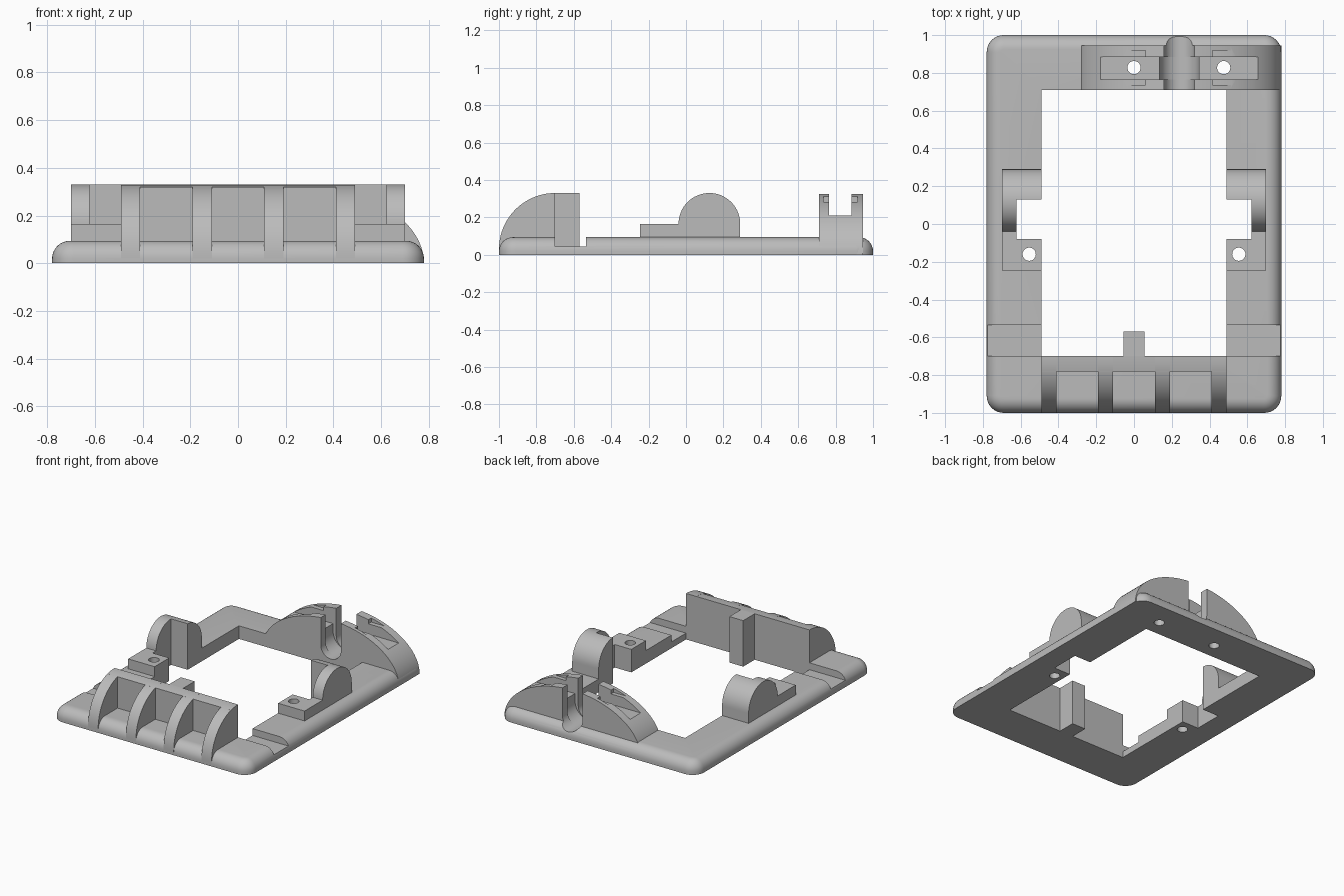
import bpy, bmesh
from math import sin, cos, pi, radians, sqrt

if "Cube" in bpy.data.objects:
    bpy.data.objects.remove(bpy.data.objects["Cube"], do_unlink=True)

grey = bpy.data.materials.new("light_grey_plastic")
grey.use_nodes = True
tone = (0.5, 0.5, 0.5, 1)
grey.diffuse_color = tone
grey.node_tree.nodes["Principled BSDF"].inputs["Base Color"].default_value = tone


def make(name, bm):
    bmesh.ops.recalc_face_normals(bm, faces=bm.faces)
    mesh = bpy.data.meshes.new(name)
    bm.to_mesh(mesh)
    bm.free()
    mesh.materials.append(grey)
    ob = bpy.data.objects.new(name, mesh)
    bpy.context.collection.objects.link(ob)
    return ob


def prism(name, points, axis, lo, hi):
    """Extrude a 2D outline along the x, y or z axis."""
    place = {"x": lambda a, b, c: (c, a, b),
             "y": lambda a, b, c: (a, c, b),
             "z": lambda a, b, c: (a, b, c)}[axis]
    bm = bmesh.new()
    rings = [[bm.verts.new(place(a, b, c)) for a, b in points] for c in (lo, hi)]
    for ring in rings:
        bm.faces.new(ring)
    n = len(points)
    for i in range(n):
        j = (i + 1) % n
        bm.faces.new((rings[0][i], rings[0][j], rings[1][j], rings[1][i]))
    return make(name, bm)


def box(name, x0, x1, y0, y1, z0, z1):
    return prism(name, [(x0, y0), (x1, y0), (x1, y1), (x0, y1)], "z", z0, z1)


def arc(cx, cy, rx, ry, start, end, steps):
    """Points on an ellipse, angles in degrees."""
    angles = [radians(start + (end - start) * i / steps) for i in range(steps + 1)]
    return [(cx + rx * cos(a), cy + ry * sin(a)) for a in angles]


def hole(x, y, r):
    return prism("hole_cutter", arc(x, y, r, r, 0, 348.75, 31), "z", -0.1, 0.5)


def cut(ob, cutters):
    """Subtract every cutter from the part and bake the result."""
    for c in cutters:
        mod = ob.modifiers.new("cut", "BOOLEAN")
        mod.operation = "DIFFERENCE"
        mod.solver = "EXACT"
        mod.object = c
        bpy.context.view_layer.update()
        graph = bpy.context.evaluated_depsgraph_get()
        mesh = bpy.data.meshes.new_from_object(ob.evaluated_get(graph))
        ob.modifiers.clear()
        ob.data = mesh


parts, cutters = [], []

# Base frame: rounded corners, rounded upper rim
bm = bmesh.new()
bmesh.ops.create_cube(bm, size=1)
for v in bm.verts:
    v.co = (v.co.x * 1.56, v.co.y * 2, (v.co.z + 0.5) * 0.094)
upright = [e for e in bm.edges if abs(e.verts[0].co.z - e.verts[1].co.z) > 0.01]
bmesh.ops.bevel(bm, geom=upright, offset=0.09, segments=8, profile=0.5, affect="EDGES")
rim = [e for e in bm.edges if all(v.co.z > 0.09 for v in e.verts)]
bmesh.ops.bevel(bm, geom=rim, offset=0.075, segments=8, profile=0.5, affect="EDGES")
frame = make("base_frame", bm)
parts.append(frame)

opening = box("opening_cutter", -0.49, 0.49, -0.70, 0.71, -0.1, 0.5)
frame_cuts = [opening]
cutters.append(opening)

# Side pieces, mirrored: groove, hinge lug with screw step
lug_outline = ([(-0.245, 0), (-0.245, 0.165)]
               + arc(0.125, 0.165, 0.165, 0.165, 180, 0, 32) + [(0.29, 0)])
for side, s in (("left", 1), ("right", -1)):
    def span(a, b):
        return sorted((s * a, s * b))
    groove = box("groove_cutter", *span(0.4, 0.9), -0.70, -0.535, 0.045, 0.3)
    pocket = box("pocket_cutter", *span(0.4, 0.622), -0.08, 0.13, -0.1, 0.5)
    screw = hole(s * 0.555, -0.16, 0.035)
    lug = prism(side + "_hinge_lug", lug_outline, "x", *span(0.49, 0.70))
    cut(lug, [pocket, screw])
    parts.append(lug)
    frame_cuts += [groove, pocket, screw]
    cutters += [groove, pocket, screw]

# Front guard: back wall, four curved ribs and a centre tab
R, low = 0.3, 0.03
rib_outline = [(-0.70, 0), (-1, 0)] + arc(-0.70, low, R, R, 180, 90, 20)
for i, x in enumerate((-0.45, -0.15, 0.15, 0.45)):
    parts.append(prism(f"guard_rib_{i + 1}", rib_outline, "x", x - 0.04, x + 0.04))
wall_outline = [(-0.70, 0), (-0.78, 0), (-0.78, low + sqrt(R * R - 0.0064)),
                (-0.74, low + sqrt(R * R - 0.0016)), (-0.70, low + R)]
parts.append(prism("guard_wall", wall_outline, "x", -0.49, 0.49))
parts.append(box("centre_tab", -0.055, 0.055, -0.70, -0.57, 0, 0.33))

# Cable clamp: arched block with strap channel, cable slot and strap notches
mid = 0.24
clamp = prism("cable_clamp", arc(mid, 0, 0.54, 0.33, 180, 0, 48), "y", 0.71, 0.945)


def u_slot(r, y0, y1):
    bottom = 0.05 + r
    outline = [(mid - r, 0.5)] + arc(mid, bottom, r, r, 180, 360, 20) + [(mid + r, 0.5)]
    return prism("cable_cutter", outline, "y", y0, y1)


channel = box("channel_cutter", -0.4, 0.9, 0.765, 0.885, 0.21, 0.5)
cable = u_slot(0.08, 0.6, 1.1)
wide = u_slot(0.105, 0.765, 0.885)
clamp_holes = [hole(0, 0.828, 0.035), hole(0.475, 0.828, 0.035)]
notches = [box("notch_cutter", x0, x1, 0.735, 0.918, 0.283, 0.313)
           for x0, x1 in ((-0.04, 0.06), (0.415, 0.52))]
cut(clamp, [channel, cable, wide] + clamp_holes + notches)
parts.append(clamp)
frame_cuts += [cable, wide] + clamp_holes
cutters += [channel, cable, wide] + clamp_holes + notches

cut(frame, frame_cuts)
for c in cutters:
    bpy.data.objects.remove(c, do_unlink=True)

# Smooth the curved surfaces, keep hard edges
bpy.ops.object.select_all(action="DESELECT")
for ob in parts:
    ob.select_set(True)
bpy.context.view_layer.objects.active = frame
bpy.ops.object.shade_smooth_by_angle(angle=radians(30))
